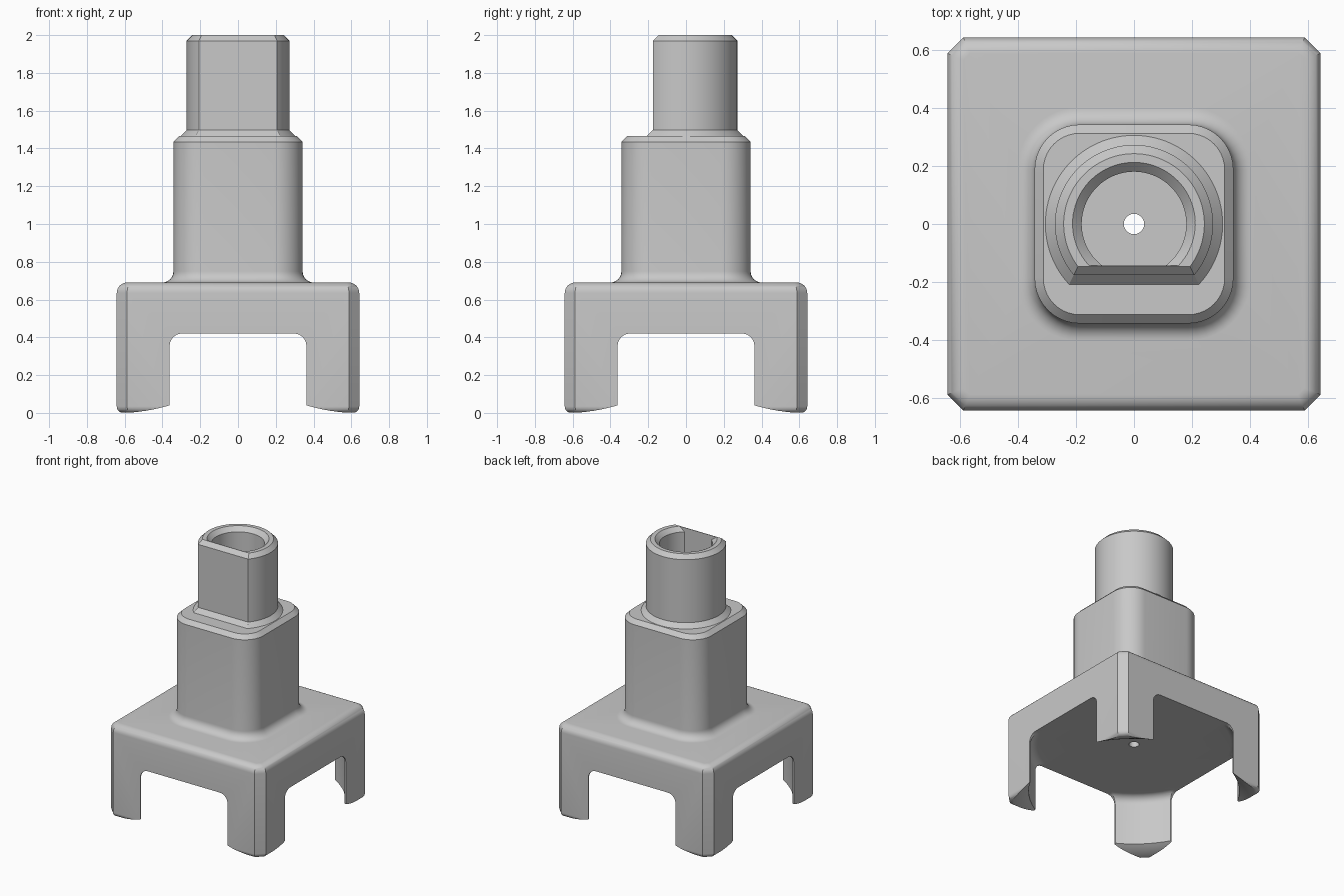
import bpy, bmesh, math
from math import sin, cos, pi, sqrt

cube = bpy.data.objects.get("Cube")
if cube:
    bpy.data.objects.remove(cube)

grey = bpy.data.materials.new("light_grey")
grey.use_nodes = True
colour = (0.58, 0.58, 0.58, 1)
grey.diffuse_color = colour
grey.node_tree.nodes["Principled BSDF"].inputs["Base Color"].default_value = colour


def loft(name, rings):
    """Closed solid through (outline, z) rings that share one point count."""
    bm = bmesh.new()
    loops = [[bm.verts.new((x, y, z)) for x, y in outline] for outline, z in rings]
    for low, high in zip(loops, loops[1:]):
        for i in range(len(low)):
            j = (i + 1) % len(low)
            bm.faces.new((low[i], low[j], high[j], high[i]))
    bm.faces.new(loops[0][::-1])
    bm.faces.new(loops[-1])
    bmesh.ops.recalc_face_normals(bm, faces=bm.faces)
    mesh = bpy.data.meshes.new(name)
    bm.to_mesh(mesh)
    bm.free()
    obj = bpy.data.objects.new(name, mesh)
    bpy.context.collection.objects.link(obj)
    mesh.materials.append(grey)
    return obj


def rounded_square(half, r, steps=10):
    """Square with rounded corners; one step gives a chamfer."""
    pts = []
    for k in range(4):
        a = k * pi / 2
        cx, cy = (half - r) * sqrt(2) * cos(a + pi / 4), (half - r) * sqrt(2) * sin(a + pi / 4)
        for s in range(steps + 1):
            t = a + s / steps * pi / 2
            pts.append((cx + r * cos(t), cy + r * sin(t)))
    return pts


def d_shape(r, flat=None, n=64):
    """Circle, cut straight across at y = -flat when given."""
    if flat is None:
        return [(r * cos(2 * pi * i / n), r * sin(2 * pi * i / n)) for i in range(n)]
    a = -math.asin(flat / r)
    return [(r * cos(a + i / n * (pi - 2 * a)), r * sin(a + i / n * (pi - 2 * a)))
            for i in range(n + 1)]


def combine(target, other, operation):
    """Apply a boolean and remove the helper."""
    mod = target.modifiers.new(operation.title(), 'BOOLEAN')
    mod.operation, mod.object, mod.solver = operation, other, 'EXACT'
    bpy.context.view_layer.objects.active = target
    bpy.ops.object.modifier_apply(modifier=mod.name)
    bpy.data.objects.remove(other)


STEPS = 8
quarter = [i / STEPS * pi / 2 for i in range(STEPS + 1)]
HALF, TOP, CEILING, NECK = 0.642, 0.69, 0.42, 0.342

# Base block: chamfered corners, rounded upper and lower rims
def base_ring(inset):
    return rounded_square(HALF - inset, 0.055 - 0.586 * inset, 1)

rim, foot = 0.055, 0.035
base = [(base_ring(foot * (1 - sin(t))), foot * (1 - cos(t))) for t in quarter]
base += [(base_ring(rim * (1 - cos(t))), TOP - rim * (1 - sin(t))) for t in quarter]
body = loft("stand_body", base)

# Neck: rounded square column with a flared foot and chamfered top
flare = 0.06
neck = [(rounded_square(NECK + flare, 0.155 + flare), TOP - 0.08)]
for t in quarter:
    out = flare * (1 - sin(t))
    neck.append((rounded_square(NECK + out, 0.155 + out), TOP + flare * (1 - cos(t))))
neck += [(rounded_square(NECK, 0.155), 1.435), (rounded_square(NECK - 0.03, 0.125), 1.465)]
combine(body, loft("neck", neck), 'UNION')

# Post: D-shaped, flared at the foot and chamfered at the top
post = [(d_shape(0.305, 0.208), 1.4), (d_shape(0.305, 0.208), 1.465),
        (d_shape(0.272, 0.176), 1.497), (d_shape(0.272, 0.176), 1.97),
        (d_shape(0.242, 0.146), 2.0)]
combine(body, loft("post", post), 'UNION')

# Socket in the post with a countersunk mouth
socket = [(d_shape(0.18, 0.142), 0.75), (d_shape(0.18, 0.142), 1.968),
          (d_shape(0.242, 0.142), 2.03)]
combine(body, loft("socket_cutter", socket), 'DIFFERENCE')

# Small drain hole through to the underside
combine(body, loft("hole_cutter", [(d_shape(0.035), 0.3), (d_shape(0.035), 0.85)]), 'DIFFERENCE')

# Round pocket under the base, flaring out across the soles of the feet
R, spread, rise, soft = 0.73, 0.14, 0.045, 0.06
pocket = [(d_shape(R + spread), -0.1)]
pocket += [(d_shape(R + spread * (1 - i / STEPS)), rise * (i / STEPS) ** 2)
           for i in range(STEPS + 1)]
pocket += [(d_shape(R - soft * (1 - cos(t))), CEILING - soft * (1 - sin(t))) for t in quarter]
combine(body, loft("pocket_cutter", pocket), 'DIFFERENCE')

# Side openings between the legs, with rounded upper corners
gap, corner = 0.362, 0.065
arch = [(gap, -0.1)]
arch += [(gap - corner * (1 - cos(t)), CEILING - corner * (1 - sin(t))) for t in quarter]
arch += [(-x, z) for x, z in reversed(arch)]
for turn in (0, pi / 2):
    cutter = loft("opening_cutter", [(arch, -1), (arch, 1)])
    for v in cutter.data.vertices:
        x, z, y = v.co
        v.co = (x * cos(turn) - y * sin(turn), x * sin(turn) + y * cos(turn), z)
    cutter.data.flip_normals()
    combine(body, cutter, 'DIFFERENCE')

# Smooth the fillets, keep hard edges crisp
bpy.ops.object.select_all(action='DESELECT')
body.select_set(True)
bpy.context.view_layer.objects.active = body
bpy.ops.object.shade_smooth_by_angle(angle=math.radians(30))
